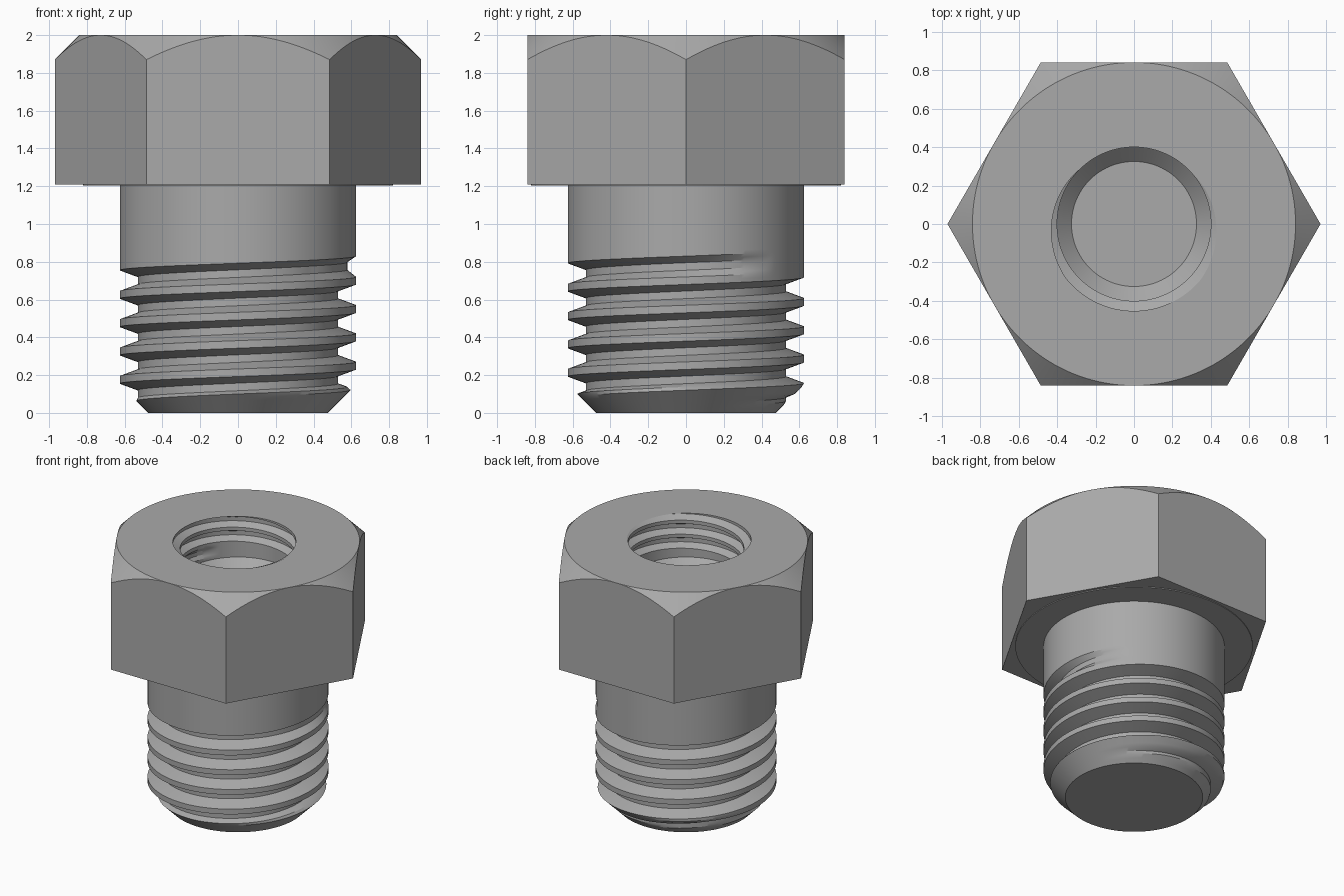
import bpy, bmesh
from math import pi, tau, cos, sin, floor

SEG = 180
APOTHEM = 0.84
HEAD_BASE = 1.21
SHANK_R = 0.625

cube = bpy.data.objects.get("Cube")
if cube:
    bpy.data.objects.remove(cube)

steel = bpy.data.materials.new("grey steel")
GREY = (0.4, 0.4, 0.4, 1)
steel.diffuse_color = GREY
steel.use_nodes = True
steel.node_tree.nodes["Principled BSDF"].inputs["Base Color"].default_value = GREY


def clamp(v, lo=0.0, hi=1.0):
    return max(lo, min(hi, v))


def hexagon(a):
    """Distance from the axis to the hexagon side at angle a."""
    return APOTHEM / cos(a % (pi / 3) - pi / 6)


def groove(a, z, start, pitch, flat, edge, fade):
    """Depth (0 to 1) of a helical trapezoid groove; fade softens its ends."""
    u = (z - start) / pitch - a / tau
    turn = floor(u + 0.5)
    d = abs(u - turn) * pitch
    return clamp((edge - d) / (edge - flat)) * fade(turn + a / tau)


def thread_rings(start, pitch, flat, edge, low, high, radius):
    """Rings that follow the helix, trimmed between two heights."""
    half = pitch / 2
    offsets = [-half, -edge, -(edge + flat) / 2, -flat, 0,
               flat, (edge + flat) / 2, edge]
    first = floor((low - start) / pitch) - 2
    last = floor((high - start) / pitch) + 2
    rings = []
    for turn in range(first, last + 1):
        for off in offsets:
            def ring(a, turn=turn, off=off):
                z = clamp(start + pitch * (turn + a / tau) + off, low, high)
                return radius(a, z), z
            rings.append(ring)
    return rings


def fixed(r, z):
    return lambda a: (r, z)


def build(name, rings):
    """Skin a list of rings, ordered along the outward surface."""
    bm = bmesh.new()
    grid = []
    for ring in rings:
        row = []
        for i in range(SEG + 1):
            a = tau * i / SEG
            r, z = ring(a)
            row.append(bm.verts.new((r * cos(a), r * sin(a), z)))
        grid.append(row)
    for up, down in zip(grid, grid[1:]):
        for i in range(SEG):
            bm.faces.new((down[i], down[i + 1], up[i + 1], up[i]))
    bmesh.ops.remove_doubles(bm, verts=bm.verts, dist=0.00005)
    bmesh.ops.dissolve_degenerate(bm, edges=bm.edges, dist=0.00005)
    mesh = bpy.data.meshes.new(name)
    bm.to_mesh(mesh)
    bm.free()
    mesh.materials.append(steel)
    obj = bpy.data.objects.new(name, mesh)
    bpy.context.collection.objects.link(obj)
    bpy.ops.object.select_all(action="DESELECT")
    obj.select_set(True)
    bpy.context.view_layer.objects.active = obj
    bpy.ops.object.shade_smooth_by_angle(angle=pi / 7)


# Threaded blind bore with a conical bottom
BORE_R, BORE_LOW = 0.40, 1.69
BORE = dict(start=1.92, pitch=0.107, flat=0.015, edge=0.04)


def bore_radius(a, z):
    return BORE_R + 0.052 * groove(a, z, fade=lambda t: clamp((t + 1.6) / 0.2), **BORE)


build("threaded_bore",
      [fixed(0, 1.615), fixed(0.325, 1.615), fixed(BORE_R, BORE_LOW)]
      + thread_rings(low=BORE_LOW, high=2, radius=bore_radius, **BORE))

# Hexagon head with a turned chamfer and a thin washer face
build("hex_head", [
    lambda a: (bore_radius(a, 2), 2),
    fixed(APOTHEM, 2),
    lambda a: (hexagon(a), 2 - (hexagon(a) - APOTHEM)),
    lambda a: (hexagon(a), HEAD_BASE),
    fixed(0.82, HEAD_BASE),
    fixed(0.82, HEAD_BASE - 0.006),
    fixed(SHANK_R, HEAD_BASE - 0.006),
])

# Shank with outer thread, run-out at the top and chamfered tip
SHANK = dict(start=0.025, pitch=0.15, flat=0.02, edge=0.055)


def shank_radius(a, z):
    depth = groove(a, z, fade=lambda t: clamp((5.13 - t) / 0.25), **SHANK)
    return min(SHANK_R - 0.095 * depth, 0.475 + z)


build("threaded_shank",
      [fixed(SHANK_R, HEAD_BASE)]
      + thread_rings(low=0, high=0.9, radius=shank_radius, **SHANK)[::-1]
      + [fixed(0, 0)])
